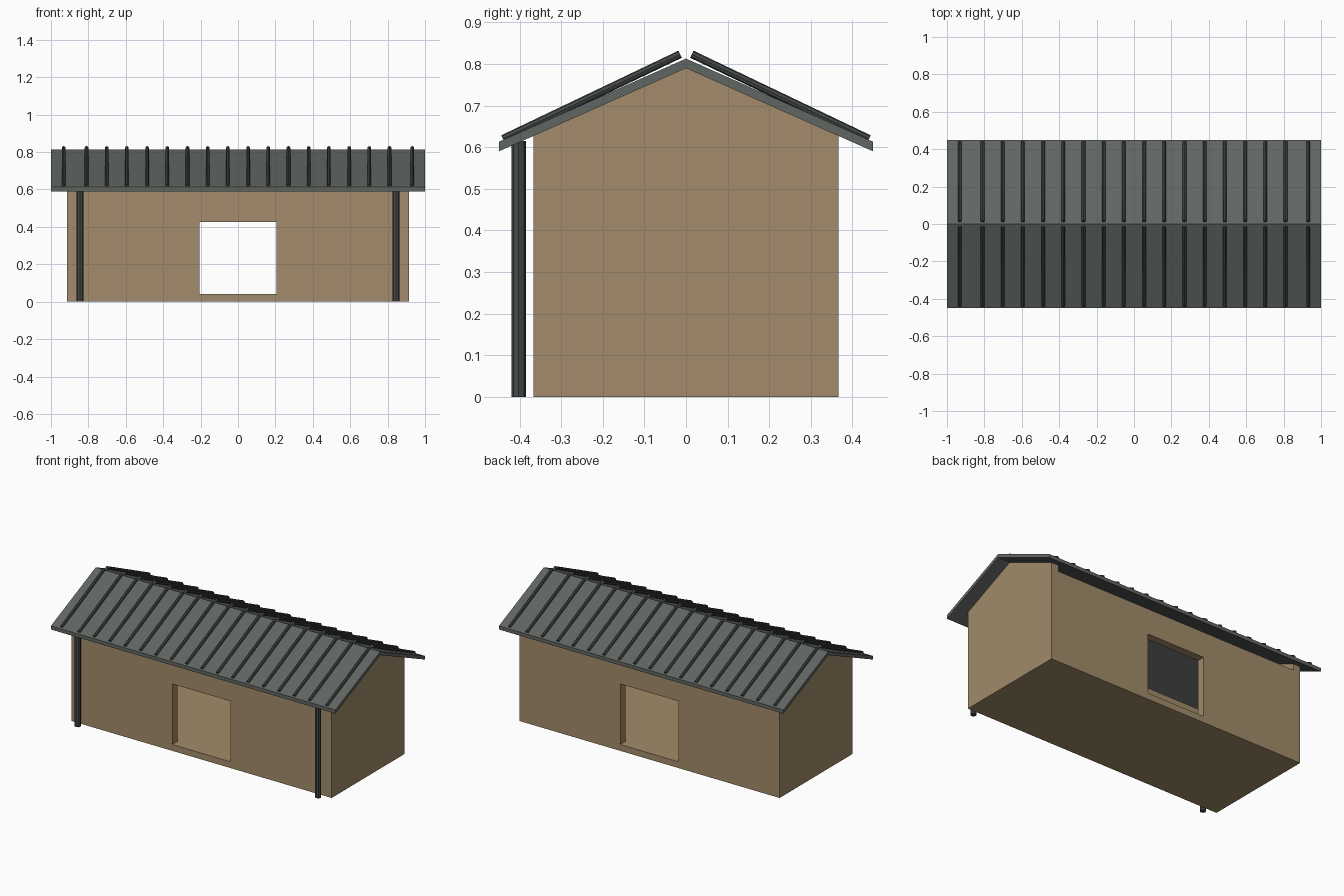
import bpy, bmesh
from mathutils import Vector

if "Cube" in bpy.data.objects:
    bpy.data.objects.remove(bpy.data.objects["Cube"])


def material(name, rgb):
    m = bpy.data.materials.new(name)
    m.diffuse_color = (*rgb, 1)
    m.use_nodes = True
    m.node_tree.nodes["Principled BSDF"].inputs["Base Color"].default_value = m.diffuse_color
    return m


TAN = material("tan_wall", (0.36, 0.26, 0.145))
GREY = material("roof_grey", (0.12, 0.133, 0.122))
DARK = material("dark_trim", (0.06, 0.068, 0.065))


def finish(name, bm, mat):
    bmesh.ops.recalc_face_normals(bm, faces=bm.faces)
    me = bpy.data.meshes.new(name)
    bm.to_mesh(me)
    bm.free()
    me.materials.append(mat)
    ob = bpy.data.objects.new(name, me)
    bpy.context.collection.objects.link(ob)
    return ob


def prism(name, polys, offset, mat):
    """Extrude a sheet of connected polygons along an offset."""
    bm = bmesh.new()
    for poly in polys:
        bm.faces.new([bm.verts.new(p) for p in poly])
    bmesh.ops.remove_doubles(bm, verts=bm.verts, dist=1e-5)
    ext = bmesh.ops.extrude_face_region(bm, geom=bm.faces[:], use_keep_orig=True)
    moved = [g for g in ext["geom"] if isinstance(g, bmesh.types.BMVert)]
    bmesh.ops.translate(bm, verts=moved, vec=offset)
    return finish(name, bm, mat)


def rod(name, a, b, radius, mat, sides=8):
    a, b = Vector(a), Vector(b)
    bm = bmesh.new()
    bmesh.ops.create_cone(bm, cap_ends=True, segments=sides, radius1=radius,
                          radius2=radius, depth=(b - a).length)
    ob = finish(name, bm, mat)
    ob.location = (a + b) / 2
    ob.rotation_euler = (b - a).to_track_quat('Z', 'Y').to_euler()
    return ob


X, Y, T = 0.915, 0.367, 0.05      # body half sizes, wall thickness
XI, YI = X - T, Y - T

# floor slab
prism("floor", [[(-XI, -YI, 0), (XI, -YI, 0), (XI, YI, 0), (-XI, YI, 0)]],
      (0, 0, 0.04), TAN)

# long walls, each with a rectangular opening
for side, label in ((-1, "front"), (1, "back")):
    y = side * Y
    outer = [(-XI, y, 0), (XI, y, 0), (XI, y, 0.588), (-XI, y, 0.588)]
    inner = [(-0.205, y, 0.04), (0.205, y, 0.04),
             (0.205, y, 0.425), (-0.205, y, 0.425)]
    ring = [[outer[i], outer[(i + 1) % 4], inner[(i + 1) % 4], inner[i]]
            for i in range(4)]
    prism(label + "_wall", ring, (0, -side * T, 0), TAN)

# gable end walls
for side, label in ((-1, "left"), (1, "right")):
    x = side * X
    prism(label + "_gable_wall",
          [[(x, -Y, 0), (x, Y, 0), (x, Y, 0.627), (x, 0, 0.79), (x, -Y, 0.627)]],
          (-side * T, 0, 0), TAN)

# pitched roof
prism("roof", [[(-1, 0, 0.79), (-1, s * 0.45, 0.59),
                (-1, s * 0.45, 0.613), (-1, 0, 0.813)] for s in (-1, 1)],
      (2, 0, 0), GREY)

# roof ribs on both slopes
rib_x = [-0.932] + [-0.81 + 0.108 * i for i in range(16)] + [0.932]
for s, label in ((-1, "front"), (1, "back")):
    for i, x in enumerate(rib_x):
        rod(f"{label}_roof_rib_{i + 1}", (x, s * 0.44, 0.62),
            (x, s * 0.014, 0.8235), 0.0095, DARK)

# front posts under the eave
for s, label in ((-1, "left"), (1, "right")):
    rod(label + "_front_post", (s * 0.845, -0.402, 0),
        (s * 0.845, -0.402, 0.615), 0.0178, DARK)
